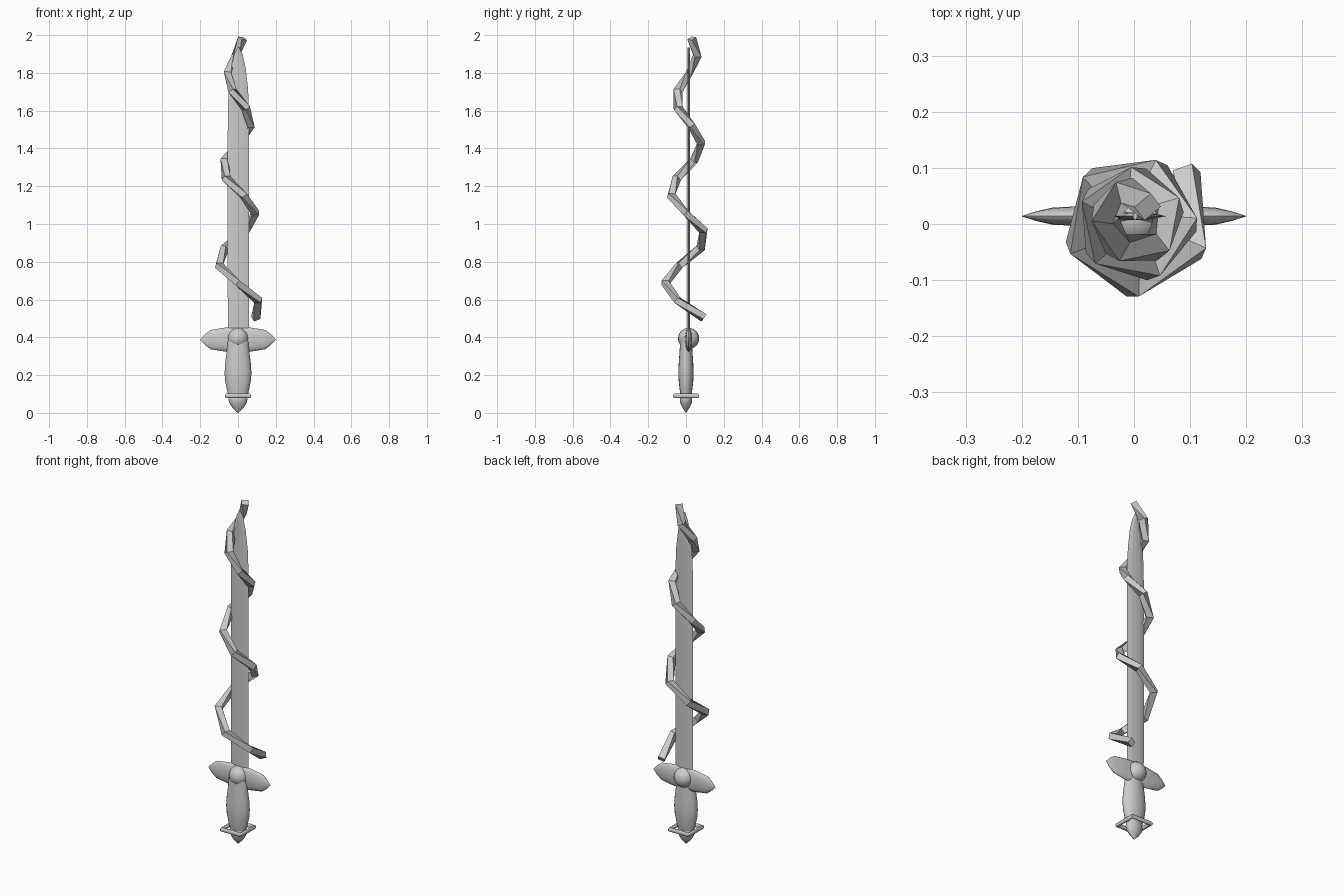
import bpy, bmesh, math
from mathutils import Vector

if "Cube" in bpy.data.objects:
    bpy.data.objects.remove(bpy.data.objects["Cube"])


def make(name, bm, smooth=None):
    bmesh.ops.recalc_face_normals(bm, faces=bm.faces)
    me = bpy.data.meshes.new(name)
    bm.to_mesh(me)
    bm.free()
    ob = bpy.data.objects.new(name, me)
    bpy.context.collection.objects.link(ob)
    if smooth:
        bpy.ops.object.select_all(action='DESELECT')
        ob.select_set(True)
        bpy.context.view_layer.objects.active = ob
        bpy.ops.object.shade_smooth_by_angle(angle=math.radians(smooth))
    return ob


def loft(name, rings, smooth=None):
    """Join equal-length rings of points into a capped tube."""
    bm = bmesh.new()
    vs = [[bm.verts.new(p) for p in r] for r in rings]
    n = len(rings[0])
    for a, b in zip(vs, vs[1:]):
        for i in range(n):
            bm.faces.new((a[i], a[(i + 1) % n], b[(i + 1) % n], b[i]))
    bm.faces.new(vs[0])
    bm.faces.new(vs[-1])
    return make(name, bm, smooth)


def circle(n):
    return [(math.cos(2 * math.pi * i / n), math.sin(2 * math.pi * i / n)) for i in range(n)]


# Grip and pointed pommel: oval lathe
def oval_lathe(name, profile, flat):
    return loft(name, [[(r * c, r * s * flat, z) for c, s in circle(20)] for r, z in profile], 40)


oval_lathe("grip", [(.048, .085), (.056, .11), (.068, .17), (.071, .21),
                    (.068, .26), (.059, .33), (.055, .38)], .57)
oval_lathe("pommel", [(.001, 0), (.03, .028), (.047, .055), (.05, .07), (.046, .09)], .65)

# Square collar frame round the pommel
R, r = .086, .012
bm = bmesh.new()
vs = [[bm.verts.new(((R + r * c) * math.cos(a), (R + r * c) * math.sin(a), .09 + r * s))
       for c, s in circle(12)] for a in [math.pi / 4 + k * math.pi / 2 for k in range(4)]]
for k in range(4):
    for i in range(12):
        j = (i + 1) % 12
        bm.faces.new((vs[k][i], vs[k][j], vs[(k + 1) % 4][j], vs[(k + 1) % 4][i]))
make("collar", bm, 40)

# Crossguard: flattened spindle along x
half = [(.065, .0), (.063, .07), (.051, .145), (.028, .175), (.001, .2)]
prof = [(q, -x) for q, x in reversed(half[1:])] + half
loft("crossguard", [[(x, .014 + .3 * q * c, .388 + q * s) for c, s in circle(16)]
                    for q, x in prof], 40)

# Round boss in the guard centre
bm = bmesh.new()
bmesh.ops.create_uvsphere(bm, u_segments=20, v_segments=12, radius=.056)
bmesh.ops.translate(bm, vec=(0, .014, .394), verts=bm.verts)
make("guard_boss", bm, 40)

# Thin blade with bevelled edges and rounded point
outline = [(.056, .4), (.057, 1.2), (.056, 1.6), (.051, 1.72),
           (.038, 1.83), (.022, 1.9), (.004, 1.935)]
section = [(-1, 0), (-.5, -.8), (0, -1), (.5, -.8), (1, 0), (.5, .8), (0, 1), (-.5, .8)]
loft("blade", [[(w * x + .002, .014 + .007 * y, z) for x, y in section] for w, z in outline])

# Faceted square bar spiralling up around the blade
N, H = 16, .0165
path = []
for i in range(N + 1):
    a = math.radians(45 - 68 * i)
    rad = .121 - .0047 * i + (.012 if i == 0 else -.015 if i == N else 0)
    path.append(Vector((rad * math.cos(a), .012 * i / N + rad * math.sin(a), .503 + .0925 * i)))
rings = []
for i, p in enumerate(path):
    t = (path[min(i + 1, N)] - path[max(i - 1, 0)]).normalized()
    out = Vector((p.x, p.y - .012 * i / N, 0))
    out = (out - t * out.dot(t)).normalized()
    up = t.cross(out)
    rings.append([p + out * (H * u * 1.15) + up * (H * v)
                  for u, v in ((-1, -1), (1, -1), (1, 1), (-1, 1))])
loft("spiral_bar", rings)
